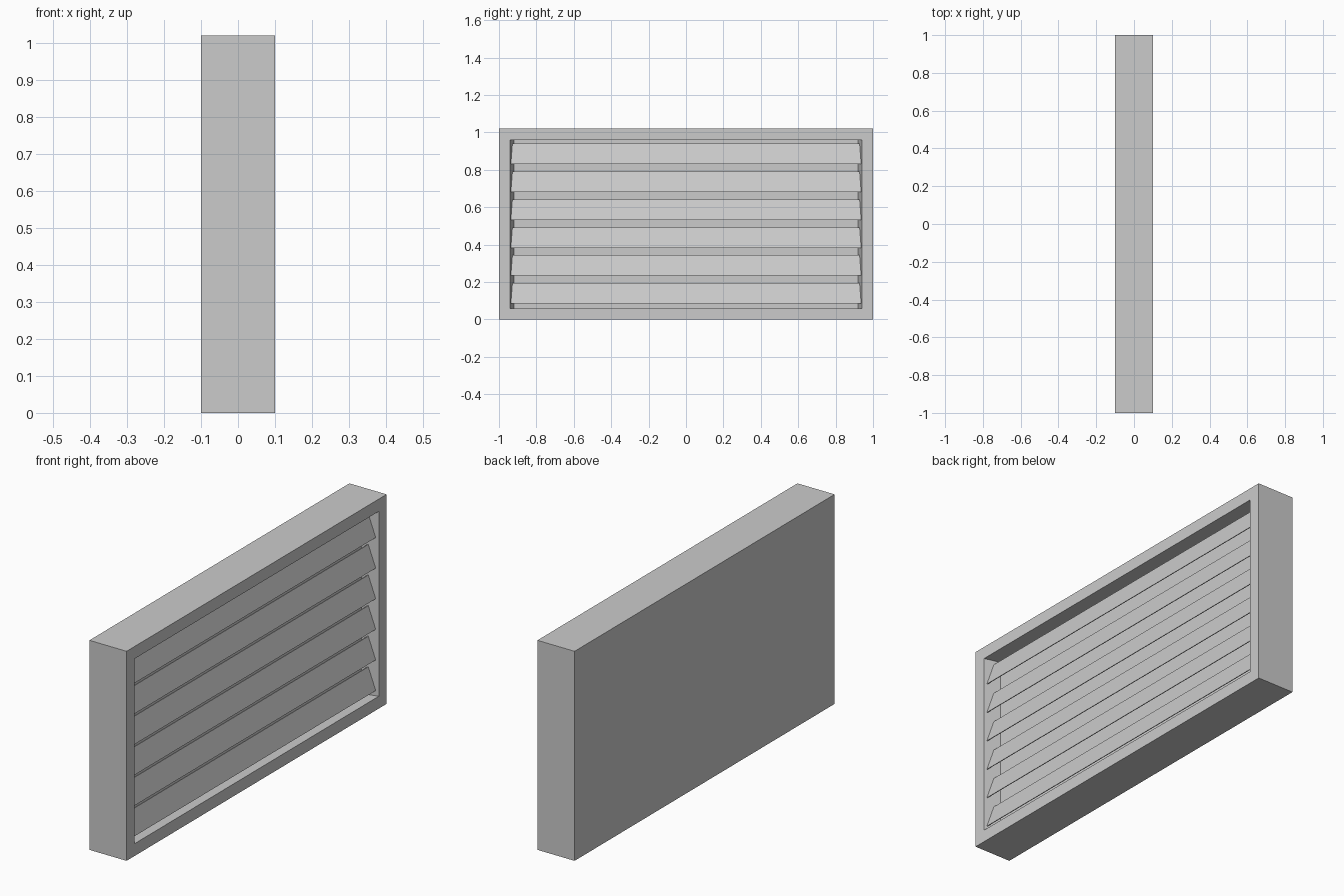
import bpy
import bmesh

cube = bpy.data.objects.get("Cube")
if cube:
    bpy.data.objects.remove(cube, do_unlink=True)

WIDTH, LENGTH, HEIGHT = 0.2, 2.0, 1.02
RIM = 0.06          # frame border width
BACK_X = 0.02       # depth position of the recessed panel
TAPER = 0.25        # side walls lean inward with depth
SLATS, PITCH = 6, 0.149

grey = bpy.data.materials.new("light grey")
grey.use_nodes = True
colour = (0.6, 0.6, 0.6, 1)
grey.diffuse_color = colour
grey.node_tree.nodes["Principled BSDF"].inputs["Base Color"].default_value = colour


def add_object(name, bm):
    bmesh.ops.recalc_face_normals(bm, faces=bm.faces)
    mesh = bpy.data.meshes.new(name)
    bm.to_mesh(mesh)
    bm.free()
    mesh.materials.append(grey)
    obj = bpy.data.objects.new(name, mesh)
    bpy.context.collection.objects.link(obj)
    return obj


def half_length(x):
    """Half the width of the recess at depth position x."""
    return LENGTH / 2 - RIM - (WIDTH / 2 - x) * TAPER


# Housing: a box whose open side is inset and pushed in to form the recess
bm = bmesh.new()
bmesh.ops.create_cube(bm, size=1)
for v in bm.verts:
    v.co = (v.co.x * WIDTH, v.co.y * LENGTH, (v.co.z + 0.5) * HEIGHT)
bm.normal_update()
opening = max(bm.faces, key=lambda f: f.normal.x)
bmesh.ops.inset_region(bm, faces=[opening], thickness=RIM, use_even_offset=True)
panel = bmesh.ops.extrude_discrete_faces(bm, faces=[opening])["faces"][0]
for v in panel.verts:
    v.co.x = BACK_X
    v.co.y = half_length(BACK_X) * (1 if v.co.y > 0 else -1)
add_object("housing", bm)

# Slats: thin tilted blades, lower edge forward, ends fitted to the side walls
profile = [(0.086, 0.0), (0.052, 0.11), (0.048, 0.11), (0.082, 0.0)]
for i in range(SLATS):
    z0 = 0.085 + i * PITCH
    bm = bmesh.new()
    ends = [[bm.verts.new((x, side * half_length(x), z0 + z)) for x, z in profile]
            for side in (-1, 1)]
    for ring in ends:
        bm.faces.new(ring)
    for a in range(len(profile)):
        b = (a + 1) % len(profile)
        bm.faces.new((ends[0][a], ends[0][b], ends[1][b], ends[1][a]))
    add_object(f"slat_{i + 1}", bm)
